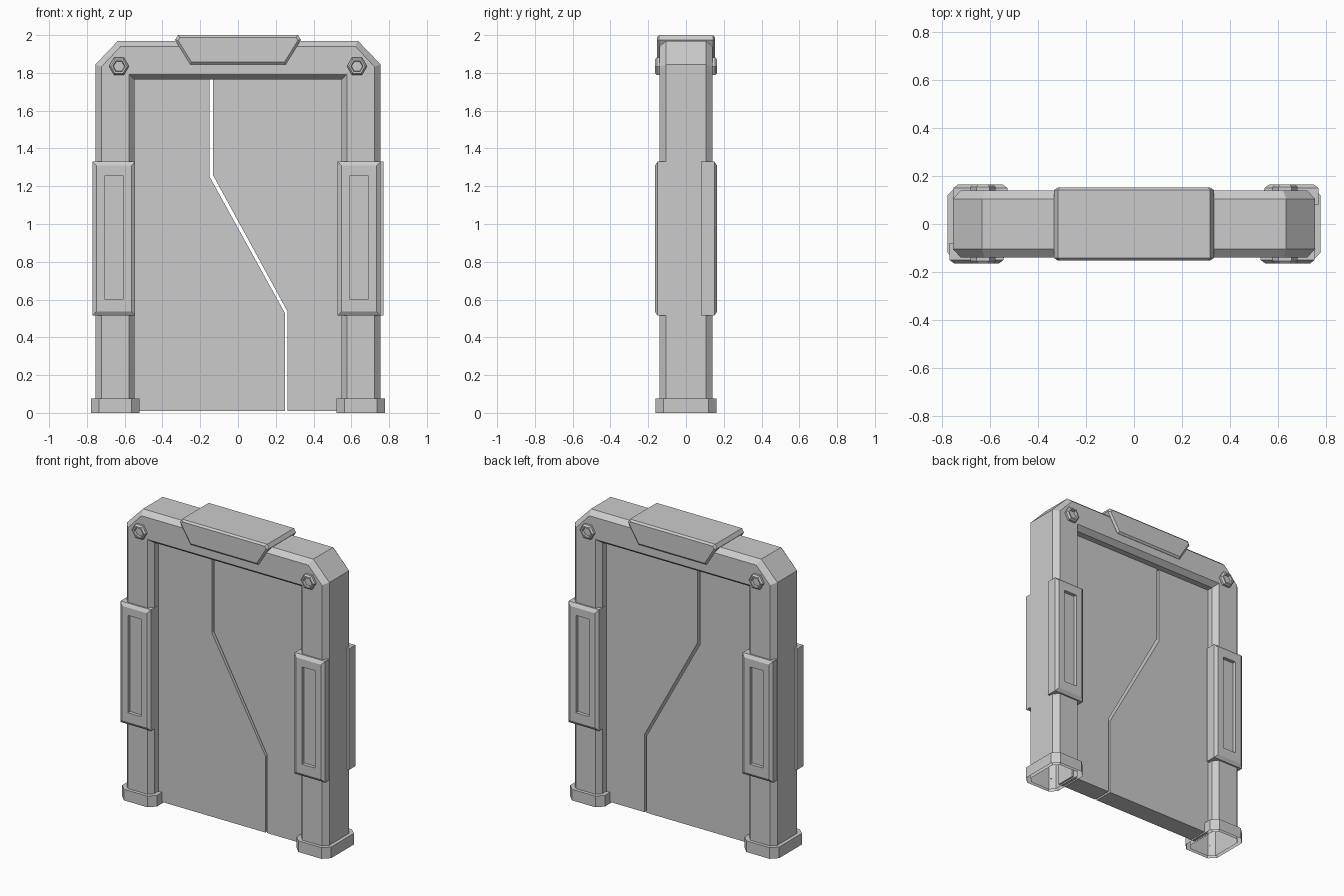
import bpy, bmesh
from math import cos, sin, pi

if "Cube" in bpy.data.objects:
    bpy.data.objects.remove(bpy.data.objects["Cube"])


def loft(name, rings, cap_start=True, cap_end=True):
    """Skin a list of closed point rings, optionally capping the ends."""
    bm = bmesh.new()
    vs = [[bm.verts.new(p) for p in r] for r in rings]
    n = len(rings[0])
    for a, b in zip(vs, vs[1:]):
        for i in range(n):
            j = (i + 1) % n
            bm.faces.new((a[i], a[j], b[j], b[i]))
    if cap_start:
        bm.faces.new(vs[0])
    if cap_end:
        bm.faces.new(vs[-1])
    bmesh.ops.remove_doubles(bm, verts=bm.verts, dist=0.0005)
    bmesh.ops.recalc_face_normals(bm, faces=bm.faces)
    mesh = bpy.data.meshes.new(name)
    bm.to_mesh(mesh)
    bm.free()
    ob = bpy.data.objects.new(name, mesh)
    bpy.context.collection.objects.link(ob)
    return ob


def at_y(profile, y):
    return [(x, y, z) for x, z in profile]


def rect(cx, cz, hx, hz):
    return [(cx - hx, cz - hz), (cx + hx, cz - hz), (cx + hx, cz + hz), (cx - hx, cz + hz)]


def octagon(cx, hx, hy, c, z):
    q = [(hx, hy - c), (hx - c, hy), (c - hx, hy), (-hx, hy - c)]
    return [(cx + x, y, z) for x, y in q + [(-x, -y) for x, y in q]]


def hexagon(cx, cz, r):
    return [(cx + r * cos(i * pi / 3), cz + r * sin(i * pi / 3)) for i in range(6)]


# Door frame: chamfered section carried up one leg, across and down the other
outer = [(-.755, 0), (-.755, 1.845), (-.635, 1.97)]
outer_face = [(-.723, 0), (-.723, 1.832), (-.622, 1.94)]
inner_face = [(-.577, 0), (-.577, 1.792), (-.577, 1.792)]
inner = [(-.548, 0), (-.548, 1.765), (-.548, 1.765)]
half = []
for o, of, nf, n in zip(outer, outer_face, inner_face, inner):
    front = [(o, .105), (of, .14), (nf, .14), (n, .105)]
    half.append([(p[0], -y, p[1]) for p, y in front] +
                [(p[0], y, p[1]) for p, y in reversed(front)])
other = [[(-x, y, z) for x, y, z in r] for r in reversed(half)]
loft("door_frame", half + other, False, False)

# Two interlocking door leaves
left_leaf = [(-.56, .01), (.25, .01), (.25, .525), (-.15, 1.25), (-.15, 1.78), (-.56, 1.78)]
right_leaf = [(.56, .01), (.263, .01), (.263, .535), (-.133, 1.26), (-.133, 1.78), (.56, 1.78)]
for name, leaf in (("left_door_leaf", left_leaf), ("right_door_leaf", right_leaf)):
    loft(name, [at_y(leaf, -.065), at_y(leaf, .065)])

# Header plate wrapped over the top beam
plate = [(-.318, 2.0), (.318, 2.0), (.333, 1.975), (.253, 1.845), (-.253, 1.845), (-.333, 1.975)]
plate_face = [(-.308, 1.988), (.308, 1.988), (.317, 1.972), (.246, 1.857), (-.246, 1.857), (-.317, 1.972)]
loft("header_plate", [at_y(plate_face, -.153), at_y(plate, -.142),
                      at_y(plate, .142), at_y(plate_face, .153)])

for side, sx in (("left", -1), ("right", 1)):
    # Foot collar, open underneath
    loft(side + "_foot", [octagon(sx * .65, .129, .162, .042, 0),
                          octagon(sx * .65, .129, .162, .042, .075),
                          octagon(sx * .6515, .1035, .14, .033, .075)], False, False)
    for face, sy in (("front", -1), ("back", 1)):
        tag = f"{face}_{side}_"
        # Slotted guard pad, the diagonal pairs are set further outwards
        cx = sx * (.657 if sx == sy else .641)
        body, lip = rect(cx, .9225, .113, .408), rect(cx, .9225, .093, .386)
        slot = rect(cx, .928, .048, .328)
        loft(tag + "guard_pad", [at_y(body, sy * .08), at_y(body, sy * .15), at_y(lip, sy * .165),
                                 at_y(slot, sy * .165), at_y(slot, sy * .142)])
        # Hex bolt with a socket
        steps = ((.053, .13), (.053, .154), (.043, .165), (.033, .165), (.029, .15))
        loft(tag + "bolt", [at_y(hexagon(sx * .63, 1.835, r), sy * y) for r, y in steps])
